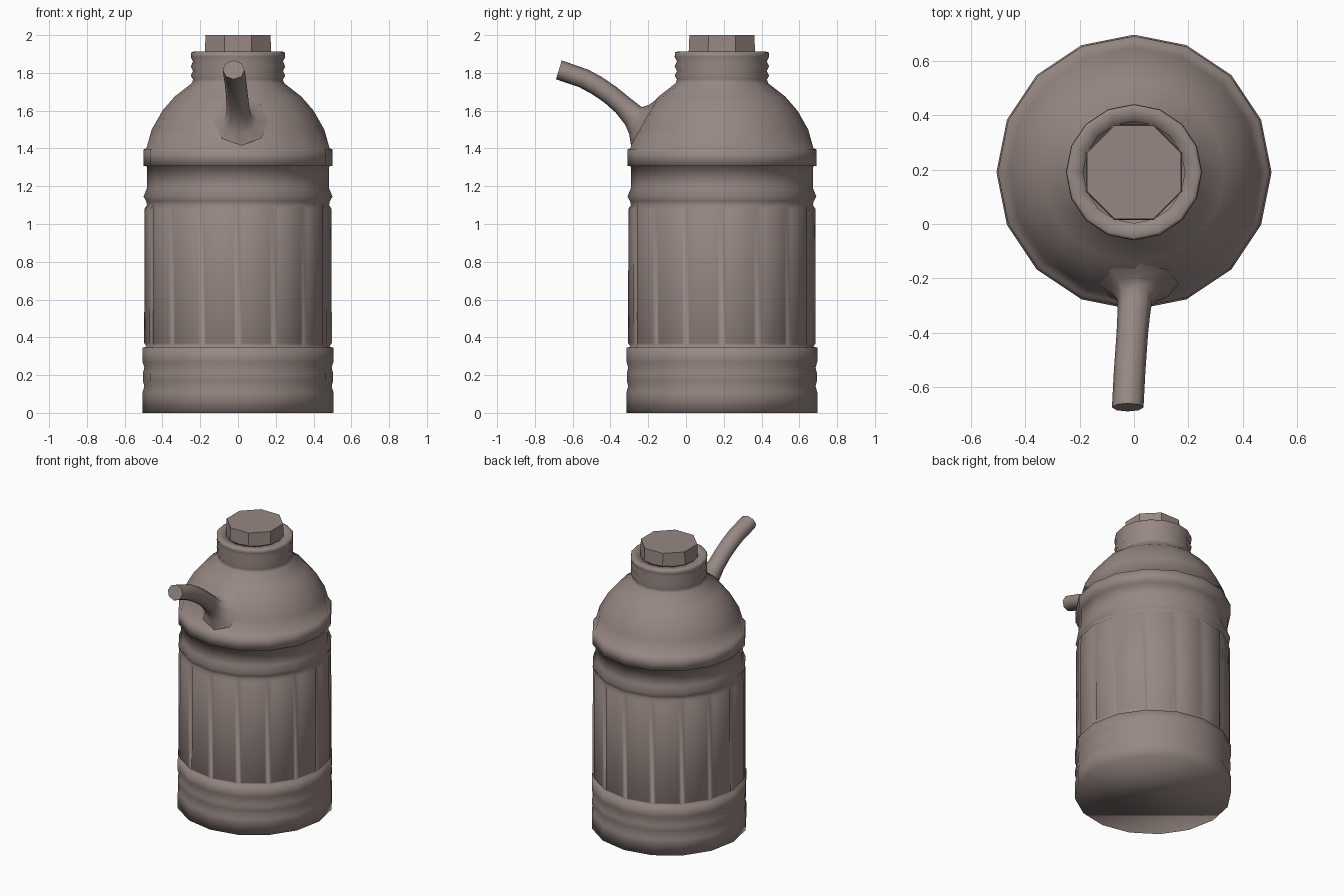
import bpy, bmesh, math
from mathutils import Vector

if "Cube" in bpy.data.objects:
    bpy.data.objects.remove(bpy.data.objects["Cube"])

CY = 0.19      # body axis sits behind the origin, the spout reaches forward
SIDES = 16

clay = bpy.data.materials.new("warm_grey")
clay.diffuse_color = (0.31, 0.245, 0.225, 1)
clay.use_nodes = True
clay.node_tree.nodes["Principled BSDF"].inputs["Base Color"].default_value = clay.diffuse_color


def ring(bm, center, u, v, r, n, phase=0.0):
    return [bm.verts.new(center + r * (math.cos(a) * u + math.sin(a) * v))
            for a in (phase + 2 * math.pi * i / n for i in range(n))]


def skin(bm, rings, close_start=True, close_end=True):
    """Bridge consecutive rings, returning the faces of each band."""
    bands = []
    for a, b in zip(rings, rings[1:]):
        n = len(a)
        bands.append([bm.faces.new((a[i], a[(i + 1) % n], b[(i + 1) % n], b[i]))
                      for i in range(n)])
    if close_start:
        bm.faces.new(rings[0][::-1])
    if close_end:
        bm.faces.new(rings[-1])
    return bands


def lathe(bm, profile, n, phase=0.0):
    X, Y = Vector((1, 0, 0)), Vector((0, 1, 0))
    return skin(bm, [ring(bm, Vector((0, CY, z)), X, Y, r, n, phase)
                     for r, z in profile])


def finish(bm, name, angle):
    bmesh.ops.recalc_face_normals(bm, faces=bm.faces[:])
    me = bpy.data.meshes.new(name)
    bm.to_mesh(me)
    bm.free()
    me.materials.append(clay)
    ob = bpy.data.objects.new(name, me)
    bpy.context.collection.objects.link(ob)
    bpy.ops.object.select_all(action='DESELECT')
    ob.select_set(True)
    bpy.context.view_layer.objects.active = ob
    if angle:
        bpy.ops.object.shade_smooth_by_angle(angle=math.radians(angle))
    return ob


# Bottle body: base, fluted wall, shoulder band, dome, threaded neck and its mouth
lower = [(0.505, 0), (0.505, 0.11), (0.496, 0.14), (0.503, 0.17), (0.503, 0.21),
         (0.496, 0.24), (0.505, 0.27), (0.505, 0.345), (0.484, 0.35)]
upper = [(0.482, 1.10), (0.486, 1.12), (0.50, 1.145), (0.482, 1.19), (0.482, 1.305),
         (0.50, 1.308), (0.50, 1.395), (0.485, 1.40),
         (0.457, 1.50), (0.40, 1.60), (0.335, 1.675), (0.245, 1.745),
         (0.238, 1.765), (0.25, 1.785), (0.238, 1.81), (0.25, 1.835),
         (0.238, 1.86), (0.25, 1.885), (0.248, 1.908), (0.237, 1.912),
         (0.187, 1.91), (0.187, 1.85)]
bm = bmesh.new()
bands = lathe(bm, lower + upper, SIDES)
bmesh.ops.recalc_face_normals(bm, faces=bm.faces[:])
# Raised panels on the wall
bmesh.ops.inset_individual(bm, faces=bands[len(lower) - 1],
                           thickness=0.028, depth=0.017)
finish(bm, "bottle_body", 180)

# Octagonal stopper
bm = bmesh.new()
lathe(bm, [(0.19, 1.851), (0.19, 1.915), (0.186, 2.0)], 8, math.pi / 8)
finish(bm, "stopper", 0)

# Curved spout flaring into a collar on the dome: x, y, z, radius, forward tilt of ring
path = [(0.018, -0.218, 1.543, 0.147, 30), (0.010, -0.247, 1.553, 0.095, 34),
        (0.003, -0.278, 1.572, 0.064, 43), (-0.001, -0.335, 1.629, 0.060, 43),
        (-0.006, -0.40, 1.684, 0.058, 38), (-0.011, -0.47, 1.732, 0.058, 32),
        (-0.016, -0.54, 1.77, 0.058, 27), (-0.023, -0.673, 1.816, 0.058, 17)]
bm = bmesh.new()
rings = []
for x, y, z, r, deg in path:
    a = math.radians(deg)
    u = Vector((1, 0, 0))
    v = Vector((0, math.sin(a), math.cos(a)))
    rings.append(ring(bm, Vector((x, y, z)), u, 0.9 * v if r < 0.062 else v, r, 8))
skin(bm, rings, close_start=False)
finish(bm, "spout", 80)
